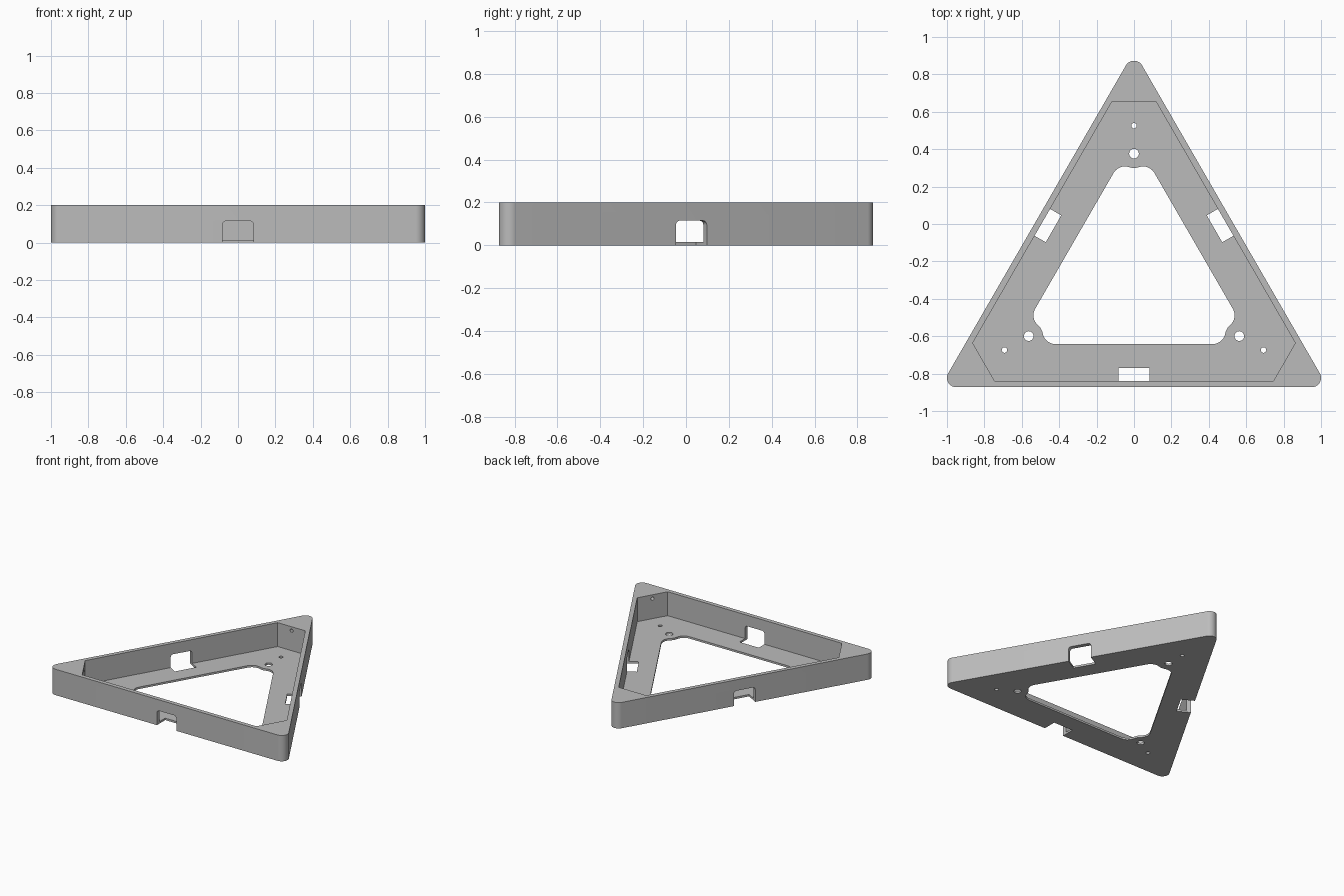
import bpy, bmesh, math
from mathutils import Matrix

if "Cube" in bpy.data.objects:
    bpy.data.objects.remove(bpy.data.objects["Cube"])

CY = -0.2742          # triangle centroid; everything is built around it, then shifted
H, FLOOR = 0.2, 0.015


def arc(cx, cy, r, a0, a1, n):
    return [(cx + r * math.cos(math.radians(a0 + (a1 - a0) * i / n)),
             cy + r * math.sin(math.radians(a0 + (a1 - a0) * i / n))) for i in range(n + 1)]


def circle(cx, cy, r, n=24):
    return arc(cx, cy, r, 0, 360, n)[:-1]


def three(points):
    """Repeat the outline of the top corner around the centroid."""
    out = []
    for k in range(3):
        c, s = math.cos(k * math.tau / 3), math.sin(k * math.tau / 3)
        out += [(x * c - y * s, x * s + y * c) for x, y in points]
    return out


def prism(name, pts, z0, z1, matrix=Matrix()):
    bm = bmesh.new()
    face = bm.faces.new([bm.verts.new((x, y, z0)) for x, y in pts])
    ext = bmesh.ops.extrude_face_region(bm, geom=[face])["geom"]
    bmesh.ops.translate(bm, vec=(0, 0, z1 - z0),
                        verts=[v for v in ext if isinstance(v, bmesh.types.BMVert)])
    bmesh.ops.recalc_face_normals(bm, faces=bm.faces)
    bm.transform(Matrix.Translation((0, CY, 0)) @ matrix)
    me = bpy.data.meshes.new(name)
    bm.to_mesh(me)
    bm.free()
    ob = bpy.data.objects.new(name, me)
    bpy.context.collection.objects.link(ob)
    return ob


# Solid triangular block with rounded corners
frame = prism("triangular_tray", three(arc(0, 1.9 / math.sqrt(3), 0.05, 30, 150, 16)), 0, H)
grey = bpy.data.materials.new("plain grey")
grey.diffuse_color = (0.5, 0.5, 0.5, 1)
grey.use_nodes = True
grey.node_tree.nodes["Principled BSDF"].inputs["Base Color"].default_value = grey.diffuse_color
frame.data.materials.append(grey)

cutters = []

# Pocket: triangle with cut-off corners
inr, cut = 0.566, 0.928
hw = (inr - cut * 0.5) / math.cos(math.radians(30))
cutters.append(prism("pocket_cutter", three([(hw, cut), (-hw, cut)]), FLOOR, 0.4))

# Central opening, its corners curving around the screw holes
fx, fy, fr, hole = 0.0485, 0.512, 0.07, 0.65
d = math.hypot(fx, hole - fy)
t = math.degrees(math.atan2(hole - fy, fx))
corner = (arc(fx, fy, fr, 30, 180 - t, 10)
          + arc(0, hole, d - fr, -t, t - 180, 8)[1:-1]
          + arc(-fx, fy, fr, t, 150, 10))
cutters.append(prism("opening_cutter", three(corner), -0.1, 0.1))

# Side notches, floor holes and wall pin holes, three of each
w, top, r = 0.083, 0.115, 0.02
notch = [(-w, -0.1), (w, -0.1)] + arc(w - r, top - r, r, 0, 90, 6) + arc(r - w, top - r, r, 90, 180, 6)
for k in range(3):
    rot = Matrix.Rotation(k * math.tau / 3, 4, 'Z')
    cutters += [
        prism("notch_cutter", notch, 0.497, 0.75, rot @ Matrix.Rotation(math.pi / 2, 4, 'X')),
        prism("screw_hole_cutter", circle(0, hole, 0.026), -0.1, 0.1, rot),
        prism("small_hole_cutter", circle(0, 0.8, 0.0145), -0.1, 0.1, rot),
        prism("pin_hole_cutter", circle(0, -0.17, 0.0125), 0.9, 1.03,
              rot @ Matrix.Rotation(-math.pi / 2, 4, 'X')),
    ]

bpy.context.view_layer.objects.active = frame
frame.select_set(True)
for c in cutters:
    m = frame.modifiers.new("cut", 'BOOLEAN')
    m.operation, m.solver, m.object = 'DIFFERENCE', 'EXACT', c
    bpy.ops.object.modifier_apply(modifier=m.name)
    bpy.data.objects.remove(c, do_unlink=True)

bpy.ops.object.shade_smooth_by_angle(angle=math.radians(30))
